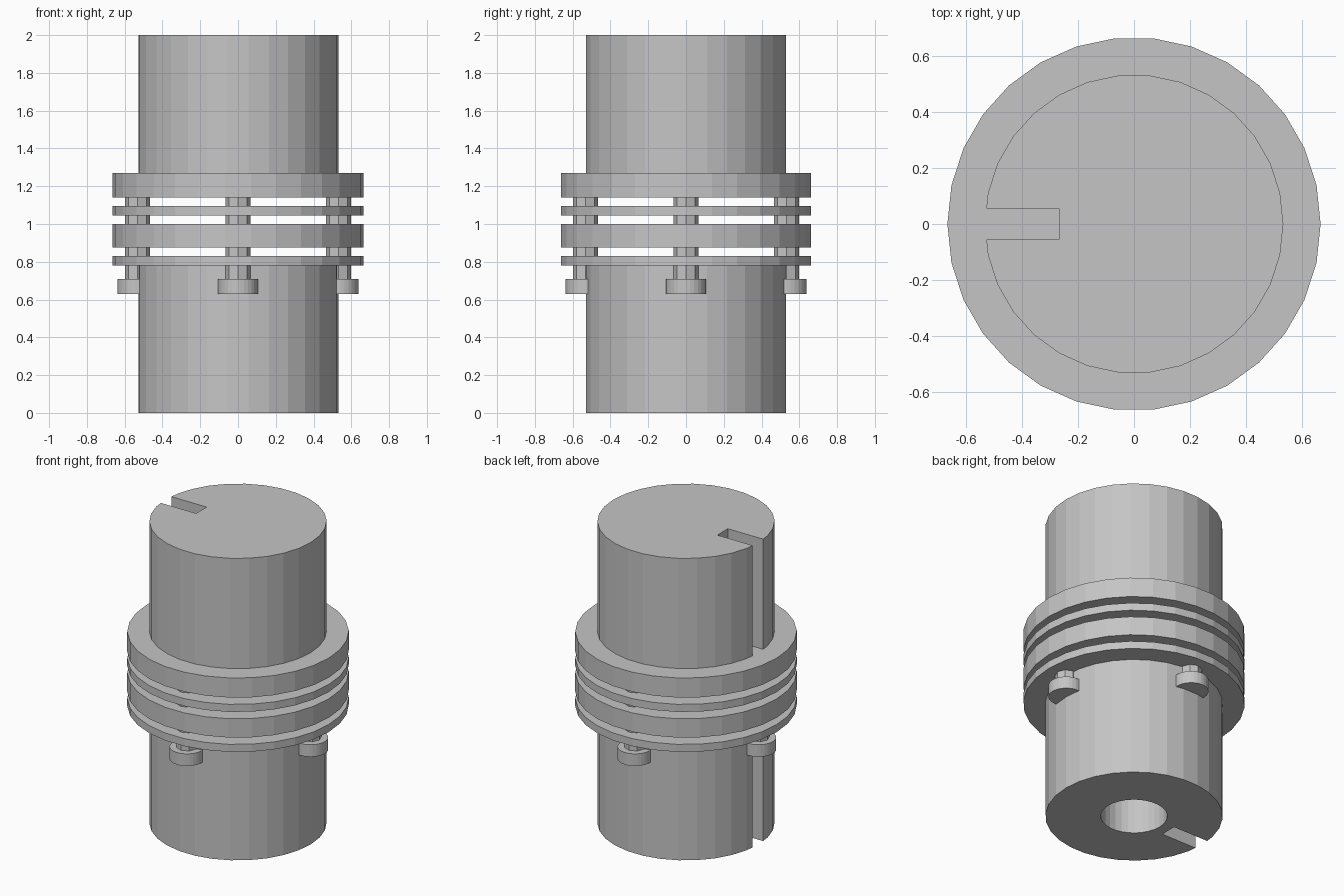
import bpy
import bmesh
from math import cos, sin, pi

cube = bpy.data.objects.get("Cube")
if cube:
    bpy.data.objects.remove(cube, do_unlink=True)

steel = bpy.data.materials.new("grey_steel")
steel.use_nodes = True
COLOUR = (0.56, 0.56, 0.56, 1)
steel.diffuse_color = COLOUR
steel.node_tree.nodes["Principled BSDF"].inputs["Base Color"].default_value = COLOUR

SIDES = 30
SHAFT_R, DISC_R, BORE_R = 0.532, 0.665, 0.2
SLOT_HALF, SLOT_END = 0.055, -0.268
BOLT_CIRCLE = 0.532


def circle(radius, sides=SIDES, cx=0, cy=0):
    return [(cx + radius * cos(2 * pi * i / sides),
             cy + radius * sin(2 * pi * i / sides)) for i in range(sides)]


def keyed_circle():
    """Shaft outline whose vertex at -x is replaced by a keyway."""
    points = circle(SHAFT_R)
    half = SIDES // 2
    xa, ya = points[half - 1]
    mouth = -SHAFT_R + (xa + SHAFT_R) * SLOT_HALF / ya
    slot = [(mouth, SLOT_HALF), (SLOT_END, SLOT_HALF),
            (SLOT_END, -SLOT_HALF), (mouth, -SLOT_HALF)]
    return points[:half] + slot + points[half + 1:]


def prism(name, layers):
    """One object made of (outline, bottom, top) extrusions."""
    bm = bmesh.new()
    for outline, z0, z1 in layers:
        base = bm.faces.new([bm.verts.new((x, y, z0)) for x, y in outline])
        ring = bmesh.ops.extrude_face_region(bm, geom=[base], use_keep_orig=True)
        top = [v for v in ring["geom"] if isinstance(v, bmesh.types.BMVert)]
        bmesh.ops.translate(bm, verts=top, vec=(0, 0, z1 - z0))
    bmesh.ops.recalc_face_normals(bm, faces=bm.faces)
    mesh = bpy.data.meshes.new(name)
    bm.to_mesh(mesh)
    bm.free()
    mesh.materials.append(steel)
    obj = bpy.data.objects.new(name, mesh)
    bpy.context.collection.objects.link(obj)
    return obj


# Keyed shafts
prism("upper_shaft", [(keyed_circle(), 1.27, 2.0)])
lower_shaft = prism("lower_shaft", [(keyed_circle(), 0, 0.78)])

# Flanges and the spaced discs between them
prism("upper_flange", [(circle(DISC_R), 1.14, 1.27)])
prism("upper_thin_disc", [(circle(DISC_R), 1.045, 1.095)])
prism("middle_disc", [(circle(DISC_R), 0.875, 1.0)])
lower_flange = prism("lower_flange", [(circle(DISC_R), 0.78, 0.83)])

# Bore through the lower hub
bore = prism("bore_cutter", [(circle(BORE_R), -0.1, 0.9)])
bore.hide_render = True
bore.hide_viewport = True
bore.display_type = 'WIRE'
for part in (lower_shaft, lower_flange):
    cut = part.modifiers.new("bore", 'BOOLEAN')
    cut.operation = 'DIFFERENCE'
    cut.solver = 'EXACT'
    cut.object = bore

# Four bolts: octagonal shank and round head
for side, (x, y) in zip(("left", "back", "right", "front"), circle(BOLT_CIRCLE, 4)):
    prism(side + "_bolt", [(circle(0.066, 8, x, y), 0.70, 1.2),
                           (circle(0.106, SIDES, x, y), 0.63, 0.71)])
